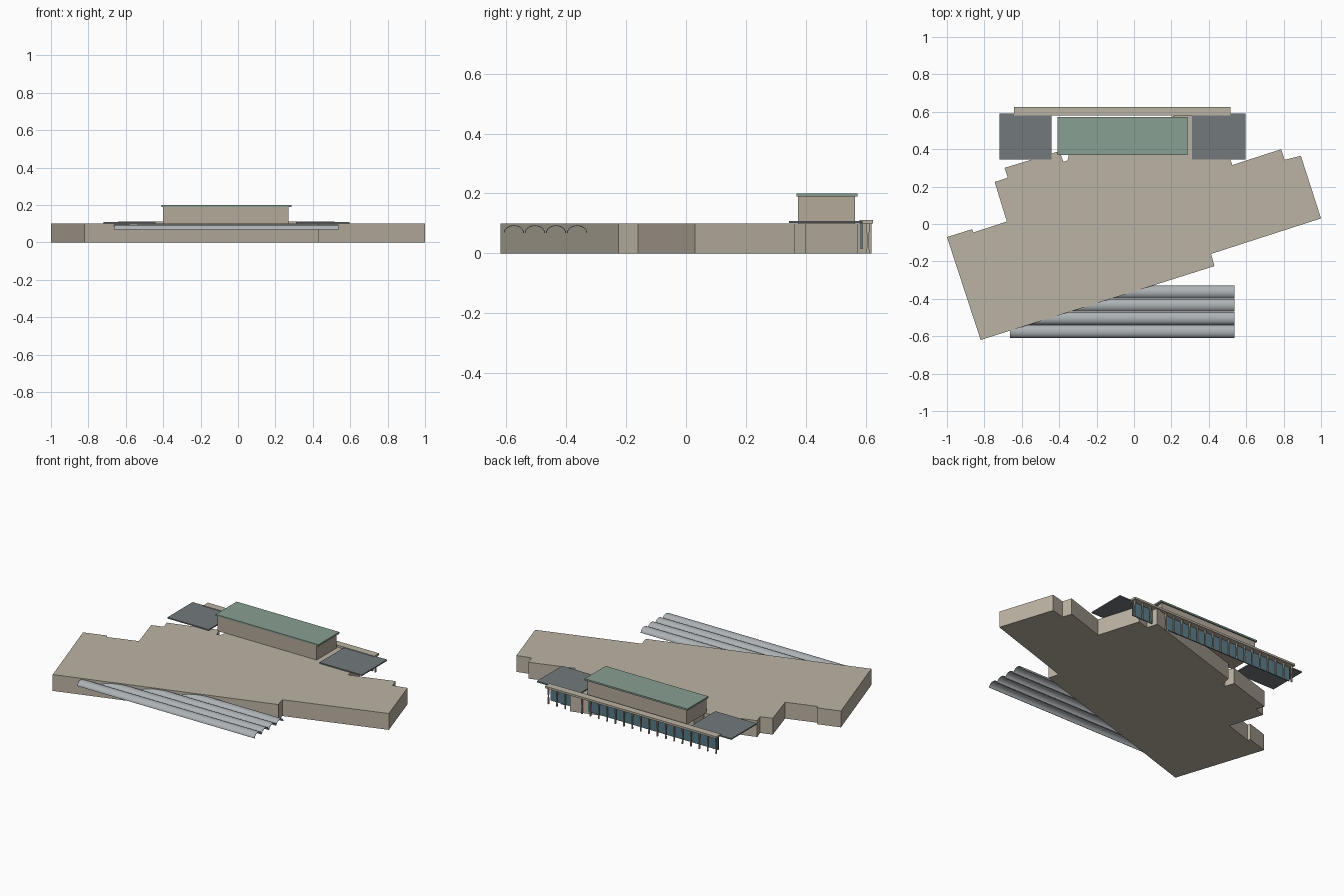
import bpy, bmesh, math

if "Cube" in bpy.data.objects:
    bpy.data.objects.remove(bpy.data.objects["Cube"])


def material(name, rgb):
    m = bpy.data.materials.new(name)
    m.diffuse_color = (*rgb, 1)
    m.use_nodes = True
    m.node_tree.nodes["Principled BSDF"].inputs["Base Color"].default_value = m.diffuse_color
    return m


stone = material("stone", (0.50, 0.45, 0.37))
wall = material("wall_tan", (0.46, 0.40, 0.33))
green = material("green_roof", (0.25, 0.35, 0.29))
slate = material("slate", (0.17, 0.19, 0.20))
glazing = material("glass", (0.10, 0.20, 0.25))
metal = material("metal", (0.42, 0.45, 0.47))


def prism(name, pts, vec, mat):
    """Extrude a closed outline of 3D points along vec."""
    bm = bmesh.new()
    face = bm.faces.new([bm.verts.new(p) for p in pts])
    ext = bmesh.ops.extrude_face_region(bm, geom=[face])
    verts = [v for v in ext["geom"] if isinstance(v, bmesh.types.BMVert)]
    bmesh.ops.translate(bm, vec=vec, verts=verts)
    bmesh.ops.recalc_face_normals(bm, faces=bm.faces)
    me = bpy.data.meshes.new(name)
    bm.to_mesh(me)
    bm.free()
    me.materials.append(mat)
    ob = bpy.data.objects.new(name, me)
    bpy.context.collection.objects.link(ob)
    return ob


def box(name, x0, x1, y0, y1, z0, z1, mat):
    pts = [(x0, y0, z0), (x1, y0, z0), (x1, y1, z0), (x0, y1, z0)]
    return prism(name, pts, (0, 0, z1 - z0), mat)


# Main building block: skewed plan with stepped edges
plan = [(-0.82, -0.62), (0.43, -0.225), (0.412, -0.16), (1.0, 0.03),
        (0.892, 0.365), (0.805, 0.343), (0.787, 0.40), (0.525, 0.315),
        (0.445, 0.575), (0.37, 0.553), (0.352, 0.62), (-0.34, 0.408),
        (-0.355, 0.34), (-0.378, 0.333), (-0.398, 0.39), (-0.692, 0.30),
        (-0.675, 0.247), (-0.745, 0.225), (-0.68, 0.013), (-0.858, -0.045),
        (-0.866, -0.028), (-1.0, -0.07)]
prism("main_block", [(x, y, 0) for x, y in plan], (0, 0, 0.1), stone)

# Raised hall with overhanging roof
box("raised_hall", -0.40, 0.27, 0.375, 0.565, 0.098, 0.19, wall)
box("hall_roof", -0.41, 0.285, 0.37, 0.573, 0.19, 0.2, green)

# Side canopies
box("left_canopy", -0.72, -0.44, 0.345, 0.59, 0.101, 0.108, slate)
box("right_canopy", 0.31, 0.597, 0.345, 0.59, 0.101, 0.108, slate)

# Rear colonnade: eave beam, glass wall and waisted columns
box("eave_beam", -0.642, 0.517, 0.58, 0.625, 0.1, 0.112, stone)
box("glass_wall", -0.63, 0.505, 0.583, 0.589, 0.014, 0.1, glazing)
count = 21
for i in range(count):
    x = -0.63 + 1.135 * i / (count - 1)
    profile = [(0.603, 0), (0.613, 0), (0.6105, 0.05), (0.615, 0.1),
               (0.601, 0.1), (0.6055, 0.05)]
    prism("column", [(x - 0.003, y, z) for y, z in profile],
          (0.006, 0, 0), stone)

# Row of four thin barrel vaults along the front
steps = 16
for i in range(4):
    cy = -0.575 + 0.0703 * i
    ang = [math.pi * k / steps for k in range(steps + 1)]
    outer = [(cy + 0.034 * math.cos(a), 0.068 + 0.026 * math.sin(a)) for a in ang]
    inner = [(cy + 0.031 * math.cos(a), 0.068 + 0.023 * math.sin(a)) for a in reversed(ang)]
    vault = prism("barrel_vault", [(-0.662, y, z) for y, z in outer + inner],
                  (1.2, 0, 0), metal)
    bpy.context.view_layer.objects.active = vault
    vault.select_set(True)
    bpy.ops.object.shade_smooth_by_angle(angle=math.radians(35))
    vault.select_set(False)
